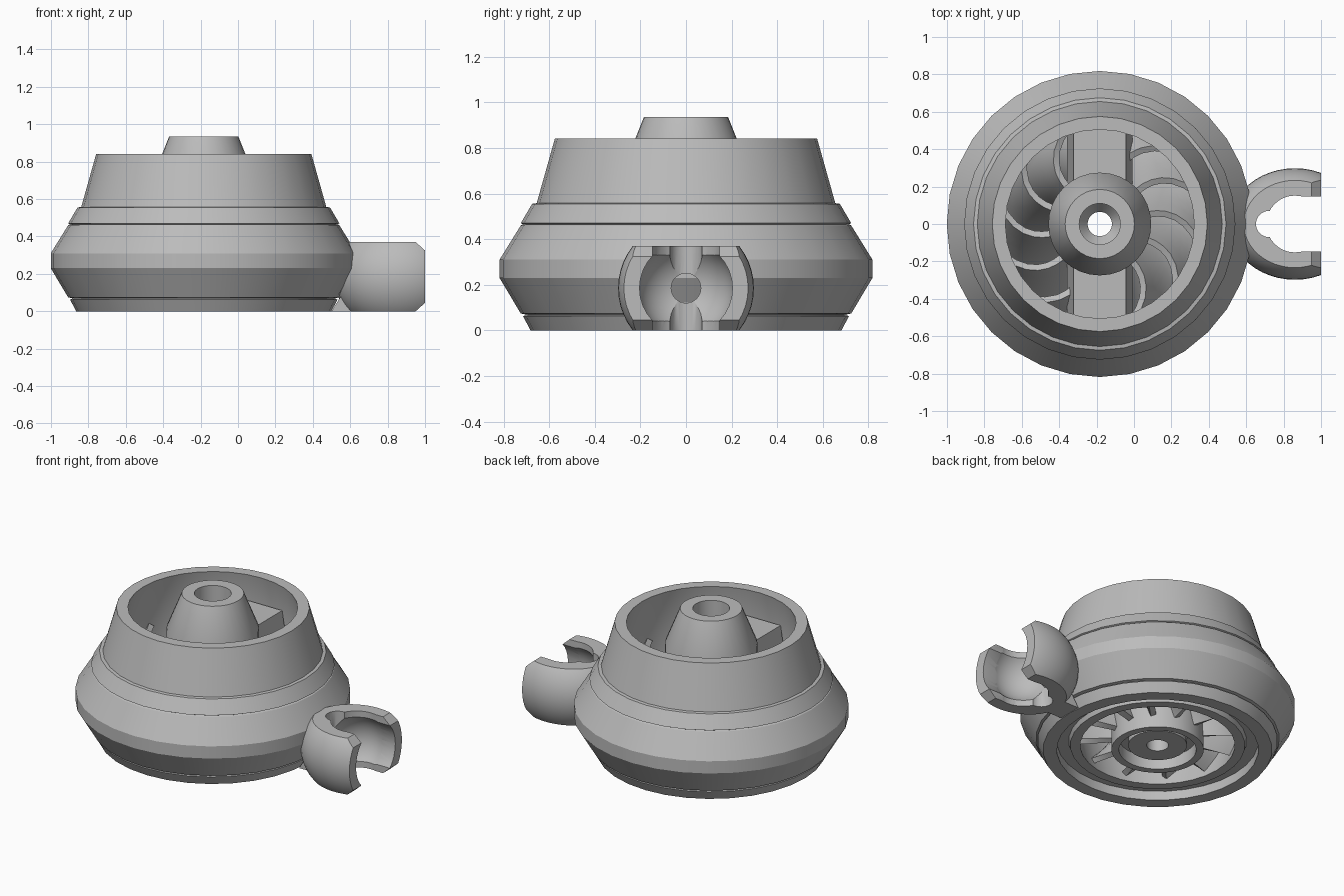
import bpy, bmesh, math
from mathutils import Matrix

cube = bpy.data.objects.get("Cube")
if cube:
    bpy.data.objects.remove(cube, do_unlink=True)

grey = bpy.data.materials.new("plain grey")
grey.use_nodes = True
grey.diffuse_color = (0.5, 0.5, 0.5, 1)
grey.node_tree.nodes["Principled BSDF"].inputs["Base Color"].default_value = (0.5, 0.5, 0.5, 1)

AXIS_X = -0.183          # axis of the round housing
BALL = Matrix.Translation((0.86, 0, 0.185))  # centre of the clip socket
ALONG_X = Matrix.Rotation(math.pi / 2, 4, 'Y')


def finish(name, bm, smooth=True):
    bmesh.ops.recalc_face_normals(bm, faces=bm.faces)
    mesh = bpy.data.meshes.new(name)
    bm.to_mesh(mesh)
    bm.free()
    mesh.materials.append(grey)
    ob = bpy.data.objects.new(name, mesh)
    bpy.context.collection.objects.link(ob)
    if smooth:
        shade(ob)
    return ob


def select(ob):
    bpy.ops.object.select_all(action='DESELECT')
    ob.select_set(True)
    bpy.context.view_layer.objects.active = ob


def shade(ob):
    select(ob)
    bpy.ops.object.shade_smooth_by_angle(angle=math.radians(25))


def lathe(name, profile, steps=32):
    """Closed (radius, z) profile spun round the housing axis."""
    bm = bmesh.new()
    rings = []
    for i in range(steps):
        a = 2 * math.pi * i / steps
        rings.append([bm.verts.new((AXIS_X + r * math.cos(a), r * math.sin(a), z))
                      for r, z in profile])
    n = len(profile)
    for i in range(steps):
        p, q = rings[i], rings[(i + 1) % steps]
        for j in range(n):
            k = (j + 1) % n
            bm.faces.new((p[j], q[j], q[k], p[k]))
    return finish(name, bm)


def prism(name, points, y0, y1):
    """(x, z) outline extruded along y."""
    bm = bmesh.new()
    f = bm.faces.new([bm.verts.new((x, y0, z)) for x, z in points])
    ext = bmesh.ops.extrude_face_region(bm, geom=[f])
    bmesh.ops.translate(bm, vec=(0, y1 - y0, 0),
                        verts=[v for v in ext["geom"] if isinstance(v, bmesh.types.BMVert)])
    return finish(name, bm, False)


def ball(name, r, stretch):
    bm = bmesh.new()
    bmesh.ops.create_uvsphere(bm, u_segments=48, v_segments=24, radius=r,
                              matrix=BALL @ Matrix.Diagonal((stretch, 1, 1, 1)))
    return finish(name, bm, False)


def rod(name, r, length, matrix):
    bm = bmesh.new()
    bmesh.ops.create_cone(bm, cap_ends=True, segments=32, radius1=r, radius2=r,
                          depth=length, matrix=matrix)
    return finish(name, bm, False)


def combine(ob, tool, op):
    mod = ob.modifiers.new(op.lower(), 'BOOLEAN')
    mod.operation, mod.object, mod.solver = op, tool, 'EXACT'
    select(ob)
    bpy.ops.object.modifier_apply(modifier=mod.name)
    bpy.data.objects.remove(tool, do_unlink=True)


# Outer housing: stepped shell with a shallow groove underneath
lathe("housing", [
    (0.682, 0), (0.715, 0.062), (0.705, 0.066), (0.705, 0.07), (0.725, 0.074),
    (0.818, 0.23), (0.818, 0.31), (0.725, 0.46), (0.715, 0.465), (0.725, 0.47),
    (0.675, 0.555), (0.655, 0.558), (0.575, 0.842), (0.505, 0.842), (0.56, 0.56),
    (0.52, 0.3), (0.46, 0.03), (0.52, 0.03), (0.53, 0.06), (0.60, 0.06), (0.60, 0)])

# Hub with a stepped bore
lathe("hub", [
    (0.185, 0.935), (0.275, 0.71), (0.275, 0), (0.23, 0), (0.23, 0.08),
    (0.175, 0.08), (0.175, 0.03), (0.065, 0.03), (0.065, 0.70),
    (0.11, 0.76), (0.11, 0.935)])

# Spokes: tapered bars bridging hub and housing, front and back
for name, s in (("back_spoke", 1), ("front_spoke", -1)):
    prism(name, [(AXIS_X - 0.175, 0.45), (AXIS_X + 0.175, 0.45),
                 (AXIS_X + 0.14, 0.66), (AXIS_X - 0.14, 0.66)], s * 0.2, s * 0.52)

# Swirling vanes between hub and housing
bm = bmesh.new()
VANES, NR, NZ = 12, 6, 6
for n in range(VANES):
    grid = []
    for i in range(NR + 1):
        u = i / NR
        column = []
        for j in range(NZ + 1):
            t = j / NZ
            z = 0.08 + 0.46 * t
            r = 0.265 + (0.21 + 0.07 * t) * u
            a = 2 * math.pi * (n + 0.5) / VANES - math.radians(24 * u * u * t + 34 * t)
            column.append(bm.verts.new((AXIS_X + r * math.cos(a), r * math.sin(a), z)))
        grid.append(column)
    for i in range(NR):
        for j in range(NZ):
            bm.faces.new((grid[i][j], grid[i + 1][j], grid[i + 1][j + 1], grid[i][j + 1]))
vanes = finish("vanes", bm, False)
mod = vanes.modifiers.new("thickness", 'SOLIDIFY')
mod.thickness, mod.offset = 0.035, 0
select(vanes)
bpy.ops.object.modifier_apply(modifier=mod.name)
shade(vanes)

# Clip: hollow stretched ball trimmed flat, open towards +x, with a small foot
clip = ball("socket_clip", 0.298, 1.17)
combine(clip, prism("foot", [(0.50, 0), (0.62, 0), (0.62, 0.25), (0.56, 0.25), (0.55, 0.08)],
                    -0.08, 0.08), 'UNION')
combine(clip, prism("trim", [(0.4, 0), (0.95, 0), (1, 0.045), (1, 0.325),
                             (0.95, 0.37), (0.4, 0.37)], -0.5, 0.5), 'INTERSECT')
combine(clip, ball("hollow", 0.21, 1), 'DIFFERENCE')
combine(clip, rod("opening", 0.152, 1, BALL), 'DIFFERENCE')
combine(clip, rod("mouth_round", 0.204, 0.3,
                  Matrix.Translation((1.04, 0, 0.185)) @ ALONG_X), 'DIFFERENCE')
combine(clip, prism("mouth", [(0.88, -0.1), (1.2, -0.1), (1.2, 0.5), (0.88, 0.5)],
                    -0.148, 0.148), 'DIFFERENCE')
combine(clip, rod("notch", 0.07, 1, Matrix.Translation((0.722, 0, 0.185))), 'DIFFERENCE')
combine(clip, rod("pin_hole", 0.065, 0.2,
                  Matrix.Translation((0.67, 0, 0.185)) @ ALONG_X), 'DIFFERENCE')
shade(clip)
